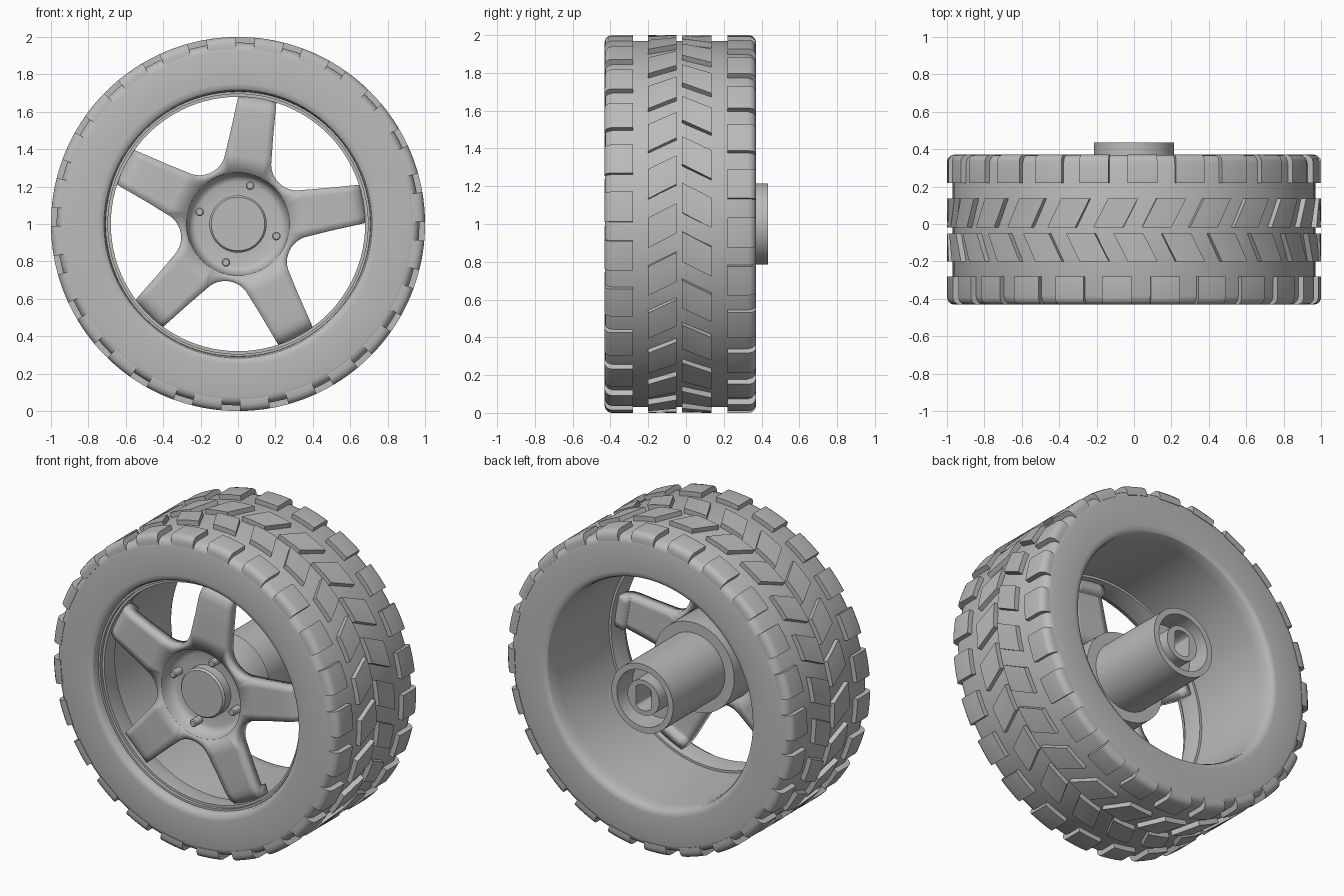
import bpy, bmesh, math
from math import sin, cos, pi

if "Cube" in bpy.data.objects:
    bpy.data.objects.remove(bpy.data.objects["Cube"])

grey = bpy.data.materials.new("mid_grey")
grey.diffuse_color = (0.5, 0.5, 0.5, 1)
grey.use_nodes = True
grey.node_tree.nodes["Principled BSDF"].inputs["Base Color"].default_value = grey.diffuse_color


def pt(a, r, y):
    """Point around the axle, which runs along y at z = 1."""
    return (r * cos(a), y, 1 + r * sin(a))


def finish(name, bm, recalc=True):
    bmesh.ops.remove_doubles(bm, verts=bm.verts, dist=0.0002)
    if recalc:
        bmesh.ops.recalc_face_normals(bm, faces=bm.faces)
    me = bpy.data.meshes.new(name)
    bm.to_mesh(me)
    bm.free()
    me.materials.append(grey)
    ob = bpy.data.objects.new(name, me)
    bpy.context.collection.objects.link(ob)
    bpy.ops.object.select_all(action='DESELECT')
    ob.select_set(True)
    bpy.context.view_layer.objects.active = ob
    bpy.ops.object.shade_smooth_by_angle(angle=math.radians(32))
    return ob


def lathe(profile, steps=96, closed=True):
    """Turn a (y, r) profile around the axle."""
    bm = bmesh.new()
    rings = [[bm.verts.new(pt(2 * pi * i / steps, r, y)) for y, r in profile]
             for i in range(steps)]
    n = len(profile)
    for i in range(steps):
        a, b = rings[i], rings[(i + 1) % steps]
        for j in range(n if closed else n - 1):
            k = (j + 1) % n
            bm.faces.new((a[j], a[k], b[k], b[j]))
    return bm


def tread_row(name, section, centre, half=0.08, skew=None, count=24):
    """Blocks swept around the tyre; skew(y) shifts the angle along the width."""
    bm = bmesh.new()
    for c in range(count):
        base = centre + 2 * pi * c / count
        slices = []
        for s in range(5):
            a = base - half + 2 * half * s / 4
            slices.append([bm.verts.new(pt(a + (skew(y) if skew else 0), r, y))
                           for y, r in section])
        n = len(section)
        for p, q in zip(slices, slices[1:]):
            for j in range(n):
                k = (j + 1) % n
                bm.faces.new((p[j], p[k], q[k], q[j]))
        bm.faces.new(slices[0])
        bm.faces.new(slices[-1])
    return finish(name, bm)


MID = -0.03                                   # middle plane of the tyre
flip = lambda prof: [(2 * MID - y, r) for y, r in prof]

# Tyre carcass: rounded shoulders and bead lips, same on both sides
half_tyre = [(-0.34, 0.705), (-0.40, 0.709), (-0.418, 0.717), (-0.428, 0.732), (-0.43, 0.75),
             (-0.43, 0.925), (-0.425, 0.945), (-0.412, 0.96), (-0.385, 0.97)]
finish("tyre", lathe(half_tyre + flip(half_tyre)[::-1]))

# Shoulder blocks
shoulder = [(-0.28, 0.955), (-0.28, 1.0), (-0.395, 1.0), (-0.412, 0.995), (-0.425, 0.982),
            (-0.431, 0.963), (-0.431, 0.935), (-0.40, 0.935)]
tread_row("front_shoulder_blocks", shoulder, 0.092)
tread_row("rear_shoulder_blocks", flip(shoulder), -0.045)

# Slanted blocks in the middle, forming a chevron
def bar(y0, y1):
    return [(y0, 0.95), (y0, 1.0), (y1, 1.0), (y1, 0.95)]

tread_row("front_chevron_blocks", bar(-0.20, -0.05), -0.008,
          skew=lambda y: (y + 0.125) * 0.52)
tread_row("rear_chevron_blocks", bar(-0.02, 0.135), 0.10,
          skew=lambda y: (0.0575 - y) * 0.52)

# Rim ring inside the front of the tyre, with a small step
finish("rim_ring", lathe([(-0.38, 0.695), (-0.38, 0.712), (-0.24, 0.712), (-0.24, 0.69),
                          (-0.29, 0.68), (-0.36, 0.68), (-0.36, 0.695)]))

# Five spokes: a flat web around the hub, then arms bending back at the rim
FACE, INNER = -0.37, 0.275
W, X0, RHO, C = 0.125, 0.363, 0.139, 0.449
arm = [(X0, W, 0), (0.48, 0.115, 0), (0.60, 0.108, 0), (0.635, 0.106, 0.006),
       (0.662, 0.104, 0.022), (0.68, 0.103, 0.048), (0.688, 0.103, 0.10)]
bm = bmesh.new()
for k in range(5):
    turn = math.radians(81.2 + 72 * k)

    def place(u, v, y):
        return bm.verts.new((u * cos(turn) - v * sin(turn), y,
                             1 + u * sin(turn) + v * cos(turn)))
    # Outline of the web: spoke root, then the valley arc to the next spoke
    cu, cv = C * cos(pi / 5), C * sin(pi / 5)
    line = [(X0, -W), (X0, W)]
    for i in range(1, 13):
        t = math.radians(270 - 108 * i / 12)
        line.append((cu + RHO * cos(t), cv + RHO * sin(t)))
    x2, y2 = X0, -W
    c72, s72 = cos(2 * pi / 5), sin(2 * pi / 5)
    line[-1] = (x2 * c72 - y2 * s72, x2 * s72 + y2 * c72)
    # Extra points across the root keep the hub edge round
    line[1:1] = [(X0, -W + 2 * W * i / 6) for i in range(1, 6)]
    for p, q in zip(line, line[1:]):
        ap, aq = math.atan2(p[1], p[0]), math.atan2(q[1], q[0])
        bm.faces.new((place(INNER * cos(ap), INNER * sin(ap), FACE), place(*p, FACE),
                      place(*q, FACE), place(INNER * cos(aq), INNER * sin(aq), FACE)))
    for (xa, wa, da), (xb, wb, db) in zip(arm, arm[1:]):
        for i in range(6):
            f, g = -1 + i / 3, -1 + (i + 1) / 3
            bm.faces.new((place(xa, wa * f, FACE + da), place(xb, wb * f, FACE + db),
                          place(xb, wb * g, FACE + db), place(xa, wa * g, FACE + da)))
bmesh.ops.remove_doubles(bm, verts=bm.verts, dist=0.0005)
bmesh.ops.recalc_face_normals(bm, faces=bm.faces)
if sum(f.normal.y * f.calc_area() for f in bm.faces) > 0:
    bmesh.ops.reverse_faces(bm, faces=bm.faces)
spokes = finish("spokes", bm, recalc=False)
mod = spokes.modifiers.new("thickness", 'SOLIDIFY')
mod.thickness, mod.offset = 0.07, -1
spokes.modifiers.move(len(spokes.modifiers) - 1, 0)

# Hub: centre cap, dished face, rear boss and hollow-ended axle sleeve
finish("hub", lathe([(-0.36, 0), (-0.36, 0.143), (-0.348, 0.153), (-0.29, 0.153),
                     (-0.29, 0.225), (-0.297, 0.245), (-0.315, 0.26), (-0.345, 0.27),
                     (-0.37, 0.275), (-0.35, 0.285), (-0.08, 0.28), (-0.08, 0.215),
                     (0.435, 0.215), (0.435, 0.178), (0.28, 0.178), (0.28, 0)],
                    closed=False))

# Axle socket: round boss with a double-flat hole
bm = lathe([(0.27, 0.11), (0.425, 0.11), (0.425, 0.08), (0.27, 0.08)], 48)
for v in bm.verts:
    if math.hypot(v.co.x, v.co.z - 1) < 0.09:
        v.co.x = max(-0.052, min(0.052, v.co.x))
finish("axle_socket", bm)

# Four wheel studs in the dish
bm = bmesh.new()
for k in range(4):
    a = math.radians(72.5 + 90 * k)
    cx, _, cz = pt(a, 0.215, 0)
    prof = [(-0.28, 0.023), (-0.355, 0.023), (-0.36, 0.017)]
    rings = [[bm.verts.new((cx + r * cos(pi * i / 8), y, cz + r * sin(pi * i / 8)))
              for i in range(16)] for y, r in prof]
    for p, q in zip(rings, rings[1:]):
        for i in range(16):
            j = (i + 1) % 16
            bm.faces.new((p[i], p[j], q[j], q[i]))
    bm.faces.new(rings[0])
    bm.faces.new(rings[-1])
finish("wheel_studs", bm)
